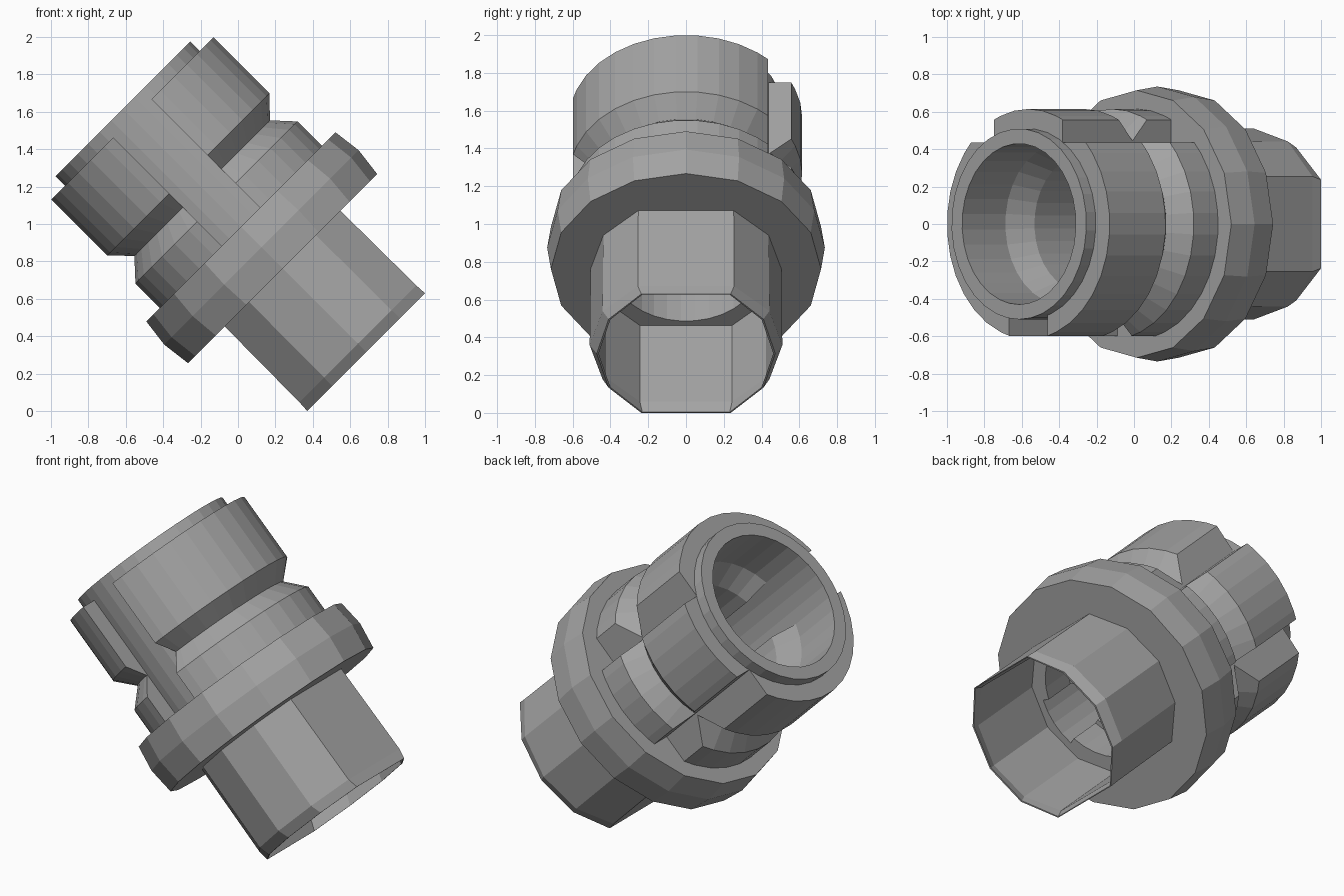
import bpy, bmesh
from math import sin, cos, radians, sqrt
from mathutils import Matrix

if "Cube" in bpy.data.objects:
    bpy.data.objects.remove(bpy.data.objects["Cube"])

# Local frame: X = across the axis, Y = world Y, Z = along the 45 degree tilted axis
K = 1 / sqrt(2)
TILT = Matrix(((K, 0, -K, 0.5), (0, 1, 0, 0), (K, 0, K, 0.5), (0, 0, 0, 1)))

GREY = bpy.data.materials.new("dark_grey")
GREY.diffuse_color = (0.37, 0.37, 0.37, 1)
GREY.use_nodes = True
GREY.node_tree.nodes["Principled BSDF"].inputs["Base Color"].default_value = GREY.diffuse_color


def finish(name, bm):
    bmesh.ops.recalc_face_normals(bm, faces=bm.faces[:])
    bm.transform(TILT)
    mesh = bpy.data.meshes.new(name)
    bm.to_mesh(mesh)
    bm.free()
    mesh.materials.append(GREY)
    obj = bpy.data.objects.new(name, mesh)
    bpy.context.collection.objects.link(obj)
    return obj


def at_x(x, side):
    """Slice lying in a plane of constant X, on the +Y or -Y side."""
    return lambda r: (x, side * sqrt(r * r - x * x))


def at_y(y, side):
    """Slice lying in a plane of constant Y, on the +X or -X side."""
    return lambda r: (side * sqrt(r * r - y * y), y)


def revolve(name, profile, slices, closed=True):
    """Sweep a closed (radius, height[, y scale]) profile through angles or slice planes."""
    bm = bmesh.new()
    rings = []
    for a in slices:
        ring = []
        for p in profile:
            if callable(a):
                x, y = a(p[0])
            else:
                x, y = p[0] * cos(radians(a)), p[0] * sin(radians(a))
            ring.append(bm.verts.new((x, y * (p[2] if len(p) > 2 else 1), p[1])))
        rings.append(ring)
    n, m = len(rings), len(profile)
    for i in range(n if closed else n - 1):
        a, b = rings[i], rings[(i + 1) % n]
        for j in range(m):
            k = (j + 1) % m
            bm.faces.new((a[j], b[j], b[k], a[k]))
    if not closed:
        bm.faces.new(rings[0])
        bm.faces.new(rings[-1])
    return finish(name, bm)


def arc(a, b, step=11):
    n = max(2, round((b - a) / step))
    return [a + (b - a) * i / n for i in range(n + 1)]


def full(n):
    return [360 * i / n for i in range(n)]


# Inner sleeve with raised lip and stepped bore; a keyway runs through the step at the front
sleeve = [(0.51, 0.37), (0.51, 1.577), (0.43, 1.577), (0.43, 1.25),
          (0.36, 1.10), (0.36, 0.60), (0.39, 0.60), (0.39, 0.37)]
revolve("sleeve", sleeve, arc(-70, 250), closed=False)
revolve("sleeve_keyway", [(0.51, 0.37), (0.51, 1.577), (0.43, 1.577), (0.43, 0.37)],
        arc(-110, -70), closed=False)

# Outer shell with its V groove, split into three parts by the flat-sided slots
shell = [(0.50, 0.68), (0.615, 0.68), (0.615, 0.87), (0.515, 0.978),
         (0.615, 1.083), (0.615, 1.506), (0.50, 1.506)]
revolve("shell_upper", shell,
        [at_x(0.145, -1)] + arc(-70, 38) + [at_y(0.435, 1)], closed=False)
revolve("shell_back", shell,
        [at_x(0.26, 1)] + arc(70, 110) + [at_x(-0.26, 1)], closed=False)
revolve("shell_lower", shell,
        [at_y(0.435, -1)] + arc(142, 250) + [at_x(-0.145, -1)], closed=False)

# Faceted collar
revolve("collar", [(0.45, 0.37), (0.715, 0.37), (0.735, 0.53), (0.715, 0.686), (0.45, 0.686)],
        full(16))

# Thin-walled spigot: a twelve-sided tube with two wide flats
flats = [a for a in full(12) if a not in (0, 180)]
revolve("spigot", [(0.488, 0.40), (0.505, 0.40), (0.51, -0.20), (0.514, -0.262, 0.92),
                   (0.508, -0.262, 0.91), (0.488, -0.20)], flats)
